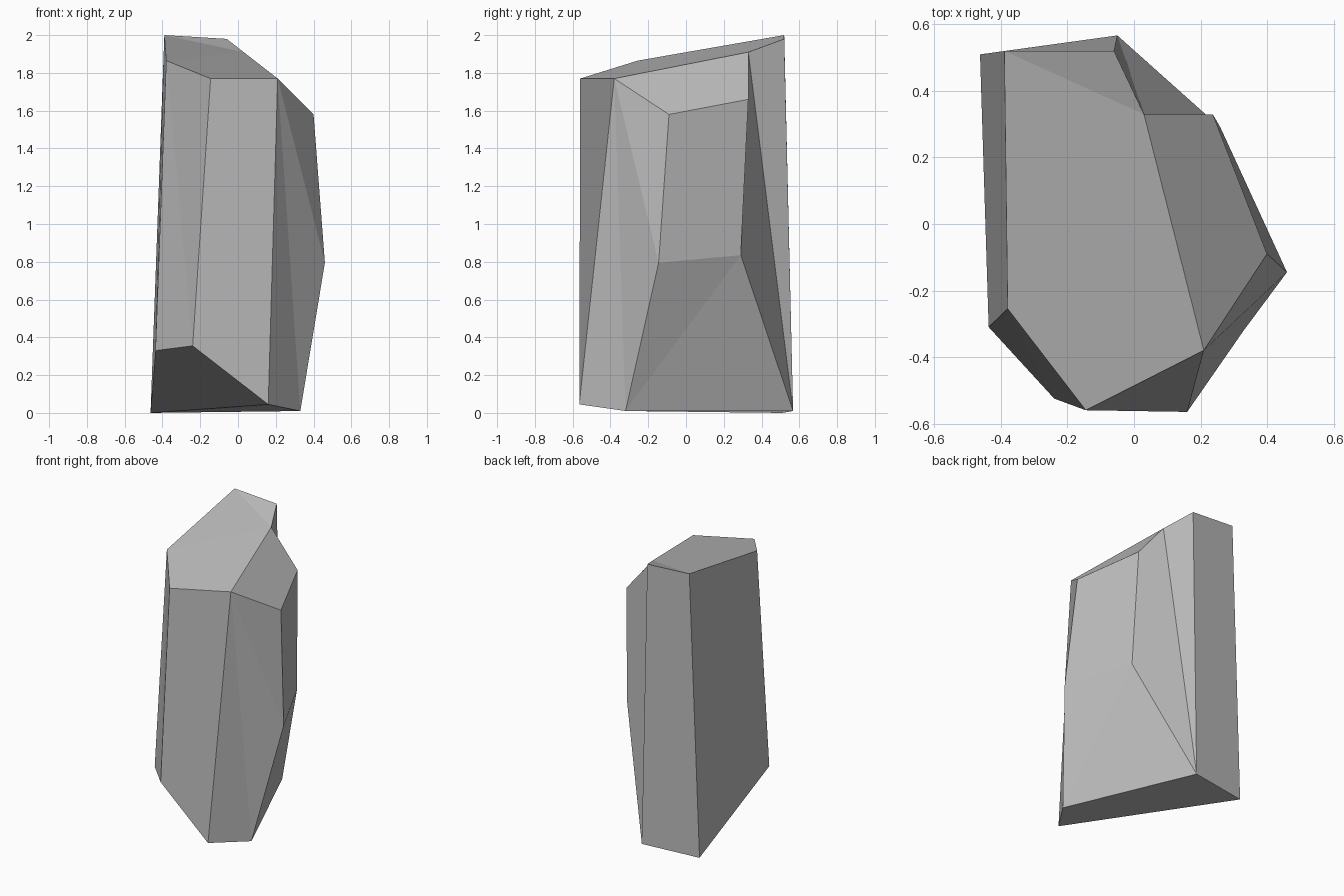
import bpy
import bmesh

if "Cube" in bpy.data.objects:
    bpy.data.objects.remove(bpy.data.objects["Cube"])

# Stone colour
stone = bpy.data.materials.new("grey_stone")
stone.diffuse_color = (0.5, 0.5, 0.5, 1)
stone.use_nodes = True
stone.node_tree.nodes["Principled BSDF"].inputs["Base Color"].default_value = stone.diffuse_color

# Corners of the faceted rock, by letter
corners = {
    # crown
    "A": (-0.39, 0.52, 2.00), "B": (-0.06, 0.52, 1.98), "C": (0.03, 0.33, 1.91),
    "D": (0.21, -0.38, 1.77), "E": (-0.145, -0.56, 1.77), "F": (-0.38, -0.255, 1.865),
    # right shoulder and waist
    "G": (0.40, -0.09, 1.58), "H": (0.237, 0.33, 1.66),
    "I": (0.46, -0.145, 0.795), "J": (0.26, 0.29, 0.835),
    # foot
    "K": (0.33, -0.32, 0.01), "L": (0.16, -0.565, 0.045), "M": (-0.24, -0.525, 0.355),
    "N": (-0.437, -0.31, 0.33), "O": (-0.463, 0.51, 0.0), "P": (-0.05, 0.567, 0.01),
}

# Facets as corner loops
facets = [
    "AFC", "FEDC", "ACB",          # sloping top
    "AONF", "FNM", "FME", "EMLD",  # left and front
    "DLK", "DKI", "DIG",           # front right
    "DGHC", "GIJH",                # shoulder and right side
    "IKJ", "KPJ",                  # lower right
    "CHJP", "BCP", "ABPO",         # back
    "OLMN", "OPKL",                # underside
]

bm = bmesh.new()
v = {name: bm.verts.new(co) for name, co in corners.items()}
for loop in facets:
    bm.faces.new([v[c] for c in loop])
bmesh.ops.recalc_face_normals(bm, faces=bm.faces)

mesh = bpy.data.meshes.new("rock_pillar")
bm.to_mesh(mesh)
bm.free()
mesh.materials.append(stone)
rock = bpy.data.objects.new("rock_pillar", mesh)
bpy.context.collection.objects.link(rock)
